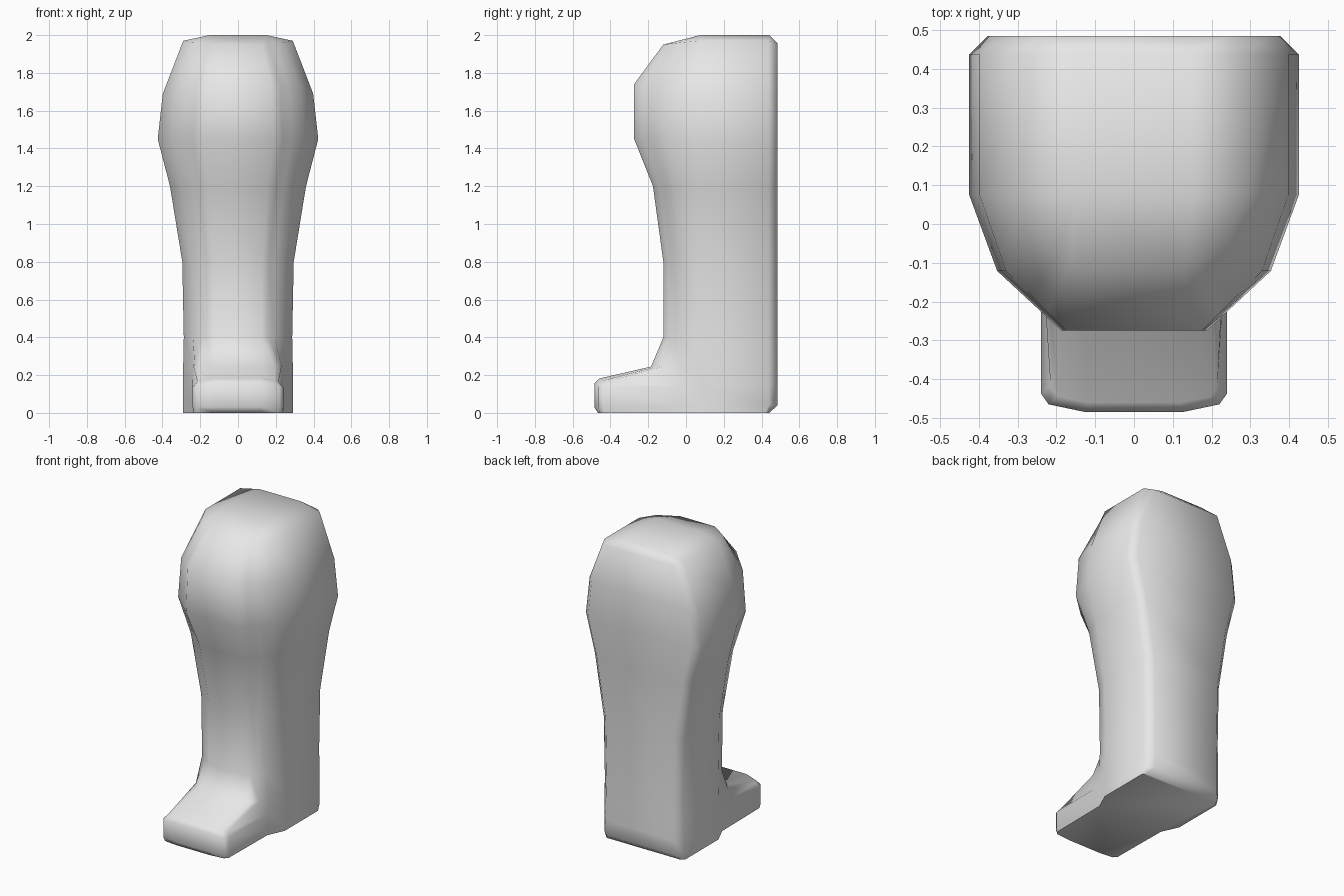
import bpy, bmesh, math

cube = bpy.data.objects.get("Cube")
if cube:
    bpy.data.objects.remove(cube, do_unlink=True)

mat = bpy.data.materials.new("light grey")
mat.use_nodes = True
GREY = (0.8, 0.8, 0.8, 1)
mat.diffuse_color = GREY
mat.node_tree.nodes["Principled BSDF"].inputs["Base Color"].default_value = GREY

SIDE_Y = 0.075   # where the flat side starts to turn towards the front


def lerp(a, b, t):
    return tuple(p + (q - p) * t for p, q in zip(a, b))


def back_half(z, w, zb=None, back=0.485, cham=0.048):
    """Back corner, side back and side front of one half ring."""
    zb = z if zb is None else zb
    return [(w - cham, back, zb), (w, back - cham, z), (w, SIDE_Y, z)]


def leg_ring(z, w, front, zf=None, zb=None):
    """Half ring of the leg: flat side, then two slanted facets to the front."""
    zf = z if zf is None else zf
    mid = (0.83 * w, SIDE_Y + (front - SIDE_Y) * 0.56, (z + zf) / 2)
    end = (0.44 * w, front, zf)
    return back_half(z, w, zb) + [mid, lerp(mid, end, 0.4), lerp(mid, end, 0.7), end]


def foot_ring(z, toe, back=0.485, cham=0.048):
    """Half ring of the foot: the front corner points reach out to the toe."""
    return back_half(z, 0.29, None, back, cham) + [(0.24, -0.035, z)] + toe


rings = [
    # sole and toe
    foot_ring(0.0, [(0.235, -0.43, 0), (0.215, -0.455, 0), (0.12, -0.465, 0)], 0.44, 0.02),
    foot_ring(0.04, [(0.24, -0.437, 0.03), (0.22, -0.465, 0.03), (0.125, -0.485, 0.03)]),
    foot_ring(0.14, [(0.24, -0.437, 0.135), (0.22, -0.465, 0.14), (0.125, -0.485, 0.155)]),
    foot_ring(0.18, [(0.215, -0.42, 0.165), (0.195, -0.445, 0.17), (0.12, -0.46, 0.182)]),
    # instep
    foot_ring(0.26, [(0.23, -0.11, 0.25), (0.195, -0.155, 0.245), (0.13, -0.185, 0.245)]),
    # shaft and rounded upper part
    leg_ring(0.40, 0.287, -0.12),
    leg_ring(0.80, 0.295, -0.12),
    leg_ring(1.20, 0.36, -0.175),
    leg_ring(1.45, 0.425, -0.275),
    leg_ring(1.69, 0.398, -0.275, zf=1.74),
    leg_ring(1.97, 0.29, -0.12, zf=1.95, zb=1.955),
    # flat crown, its front points run together
    [(0.15, 0.44, 2.0)] * 2 + [(0.15, SIDE_Y, 2.0)] * 5,
]

# Loft the mirrored rings into one closed body
bm = bmesh.new()
loops = []
for half in rings:
    full = half + [(-x, y, z) for x, y, z in reversed(half)]
    loops.append([bm.verts.new(p) for p in full])
n = len(loops[0])
for low, high in zip(loops, loops[1:]):
    for i in range(n):
        j = (i + 1) % n
        bm.faces.new((low[i], low[j], high[j], high[i]))
bm.faces.new(loops[0])
bm.faces.new(loops[-1])
bmesh.ops.remove_doubles(bm, verts=bm.verts[:], dist=0.0005)
bmesh.ops.recalc_face_normals(bm, faces=bm.faces[:])

mesh = bpy.data.meshes.new("leg_and_foot")
bm.to_mesh(mesh)
bm.free()
mesh.materials.append(mat)
body = bpy.data.objects.new("leg_and_foot", mesh)
bpy.context.collection.objects.link(body)

# Smooth shading with a sharp sole edge
bpy.ops.object.select_all(action='DESELECT')
body.select_set(True)
bpy.context.view_layer.objects.active = body
bpy.ops.object.shade_smooth_by_angle(angle=math.radians(62))
